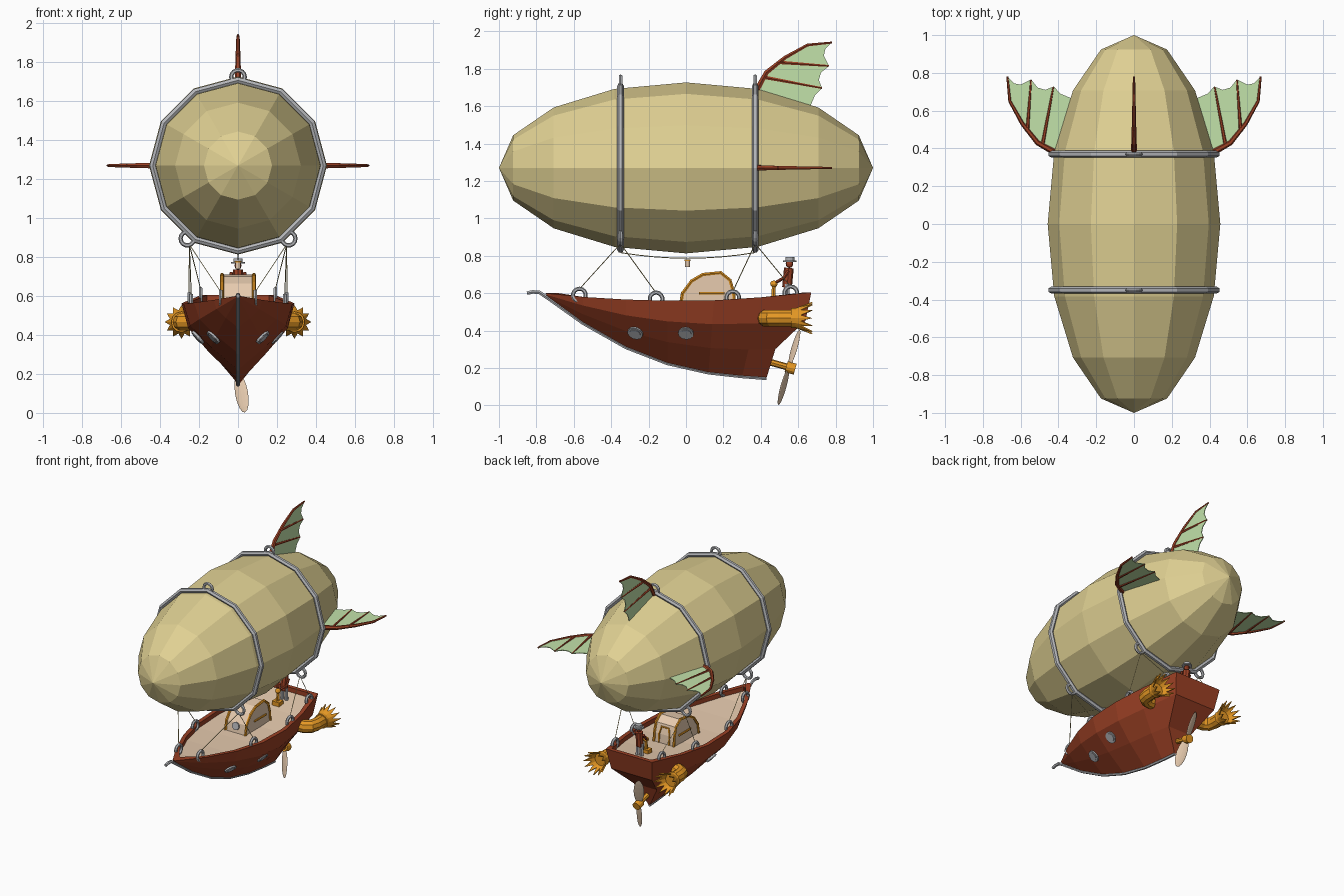
import bpy, bmesh, math
from mathutils import Vector, Matrix
from mathutils.bvhtree import BVHTree

if "Cube" in bpy.data.objects:
    bpy.data.objects.remove(bpy.data.objects["Cube"])

def mat(name, *c):
    m = bpy.data.materials.new(name)
    m.diffuse_color = (*c, 1)
    m.use_nodes = True
    m.node_tree.nodes["Principled BSDF"].inputs["Base Color"].default_value = m.diffuse_color
    return m

KHAKI = mat("khaki canvas", .74, .63, .29)
RED = mat("red wood", .33, .052, .018)
GREY = mat("grey metal", .46, .47, .49)
ORANGE = mat("orange brass", .80, .32, .018)
TAN = mat("pale wood", .84, .63, .45)
GREEN = mat("green membrane", .54, .76, .40)
CZ = 1.27  # balloon axis height

def mesh(name, verts, faces, m, thick=0):
    me = bpy.data.meshes.new(name)
    me.from_pydata([tuple(v) for v in verts], [], faces)
    bm = bmesh.new()
    bm.from_mesh(me)
    bmesh.ops.recalc_face_normals(bm, faces=bm.faces)
    bm.to_mesh(me)
    bm.free()
    me.materials.append(m)
    o = bpy.data.objects.new(name, me)
    bpy.context.collection.objects.link(o)
    if thick:
        s = o.modifiers.new("thickness", 'SOLIDIFY')
        s.thickness, s.offset = thick, 0
    return o

def tube(name, pts, r, m, closed=False, taper=1, res=1):
    cu = bpy.data.curves.new(name, 'CURVE')
    cu.dimensions = '3D'
    cu.bevel_depth, cu.bevel_resolution, cu.use_fill_caps = r, res, True
    sp = cu.splines.new('POLY')
    sp.points.add(len(pts) - 1)
    for i, p in enumerate(pts):
        sp.points[i].co = (*p, 1)
        sp.points[i].radius = 1 + (taper - 1) * i / (len(pts) - 1)
    sp.use_cyclic_u, sp.use_smooth = closed, False
    cu.materials.append(m)
    o = bpy.data.objects.new(name, cu)
    bpy.context.collection.objects.link(o)
    bpy.ops.object.select_all(action='DESELECT')
    o.select_set(True)
    bpy.context.view_layer.objects.active = o
    bpy.ops.object.convert(target='MESH')

def done(name, m, scale=None):
    o = bpy.context.object
    o.name = name
    o.data.materials.append(m)
    if scale:
        o.scale = scale
    return o

def ring(name, loc, axis, R=.035, r=.011):
    rot = (0, math.pi / 2, 0) if axis == 'x' else (math.pi / 2, 0, 0)
    bpy.ops.mesh.primitive_torus_add(location=loc, rotation=rot, major_radius=R, minor_radius=r,
                                     major_segments=14, minor_segments=6)
    done(name, GREY)

def ball(name, loc, scale, m, seg=10, rings=6, rot=(0, 0, 0)):
    bpy.ops.mesh.primitive_uv_sphere_add(segments=seg, ring_count=rings, location=loc, rotation=rot)
    return done(name, m, scale)

def disc(name, loc, normal, r, depth, m):
    bpy.ops.mesh.primitive_cylinder_add(vertices=12, radius=r, depth=depth, location=loc,
                                        rotation=Vector(normal).to_track_quat('Z', 'Y').to_euler())
    done(name, m)

# balloon and its metal bands
ball("balloon", (0, 0, CZ), (.457, .457, 1), KHAKI, 12, 8, (math.pi / 2, 0, 0))
for y in (-.35, .37):
    tube("balloon_band", [(.438 * math.sin(i * math.pi / 6), y, CZ + .438 * math.cos(i * math.pi / 6))
                          for i in range(12)], .018, GREY, True)
    for x, z in ((0, 1.725), (-.26, .895), (.26, .895)):
        ring("band_ring", (x, y, z), 'y')

# three bat-wing fins, drawn as (y, distance from balloon axis)
LEAD = [(.38, .42), (.43, .51), (.53, .59), (.65, .657), (.78, .67)]
TRAIL = [(.745, .635), (.737, .60), (.765, .545), (.722, .51), (.71, .47), (.728, .425),
         (.69, .39), (.665, .33), (.66, .29), (.40, .36)]
for a in (-90, 0, 90):
    s, c = math.sin(math.radians(a)), math.cos(math.radians(a))
    put = lambda p: (p[1] * s, p[0], CZ + p[1] * c)
    fin = [put(p) for p in LEAD + TRAIL]
    mesh("fin_membrane", fin, [list(range(len(fin)))], GREEN, .005)
    tube("fin_spar", [put(p) for p in LEAD], .017, RED, taper=.35)
    for p, q in (((.49, .565), (.763, .545)), ((.415, .485), (.726, .427))):
        tube("fin_rib", [put(p), put(q)], .011, RED, taper=.5)

# hull stations: sheer y, half width, sheer z, keel y, keel z
ST = [(-.75, .012, .60, -.74, .575), (-.55, .125, .58, -.55, .44), (-.32, .225, .566, -.32, .31),
      (-.1, .28, .56, -.1, .225), (.15, .29, .562, .12, .175), (.4, .255, .578, .30, .155),
      (.67, .19, .605, .43, .145)]

def section(i):
    y, w, z, ky, kz = ST[i]
    last = i == len(ST) - 1
    half = []
    for t, f, ty in ((0, 1, 0), (.33, .88, .13), (.66, .5, .8), (1, .02, 1)):
        half.append((w * f, y + (ky - y) * (ty if last else t), z + (kz - z) * t))
    iy = y + (.07 if i == 0 else -.03 if last else 0)
    wi = max(w - .03, .004)
    inner = [(wi, iy, z - .045), (wi, iy, z)]
    right = inner + half
    return right + [(-x, b, c) for x, b, c in reversed(right)]

verts, faces, N = [], [], 12
for i in range(len(ST)):
    verts += section(i)
for i in range(len(ST) - 1):
    for j in range(N - 1):
        a = i * N + j
        faces.append((a, a + 1, a + N + 1, a + N))
for e in (0, (len(ST) - 1) * N):  # bow and transom
    for j in range(5):
        faces.append((e + j, e + j + 1, e + N - 2 - j, e + N - 1 - j))
hull = mesh("hull", verts, faces, RED)
dv = [v for i in range(len(ST)) for v in (section(i)[0], section(i)[-1])]
mesh("deck", [(x, y, z + .012) for x, y, z in dv],
     [(2 * i, 2 * i + 1, 2 * i + 3, 2 * i + 2) for i in range(len(ST) - 1)], TAN)
tube("keel_strip", [(0, -.85, .60), (0, -.82, .607), (0, -.785, .605)] +
     [(0, s[3], s[4]) for s in ST], .011, GREY)

def sheer(y):
    for a, b in zip(ST, ST[1:]):
        if y <= b[0]:
            t = (y - a[0]) / (b[0] - a[0])
            return a[1] + (b[1] - a[1]) * t, a[2] + (b[2] - a[2]) * t

# parts mirrored on both sides of the hull
tree = BVHTree.FromPolygons([Vector(v) for v in verts], faces)
for s in (-1, 1):
    for y in (-.27, 0):
        p, n, _, _ = tree.ray_cast(Vector((s, y, .39)), Vector((-s, 0, 0)))
        if n.x * s < 0:
            n = -n
        disc("porthole", p, n, .042, .02, GREY)
        disc("porthole_glass", p + n * .009, n, .03, .008, GREY)
    # rigging
    for top, ys in ((-.35, (-.57, -.16)), (.37, (.25, .56))):
        for y in ys:
            w, z = sheer(y)
            x = s * (w - .025)
            ring("hull_ring", (x, y, z + .008), 'x', .034)
            tube("rigging_rope", [(s * .25, top, .865), (x, y, z + .04)], .0025, KHAKI, res=0)
    # exhaust pipe with a spiky flared mouth
    cx, cz = s * .29, .467
    tube("exhaust_pipe", [(s * .19, .425, cz), (s * .245, .43, cz), (s * .28, .455, cz),
                          (cx, .50, cz), (cx, .59, cz)], .046, ORANGE, res=3)
    disc("exhaust_collar", (cx, .575, cz), (0, 1, 0), .053, .025, ORANGE)
    v = []
    for k in range(24):
        a = k * math.pi / 12
        r, y = ((.083, .675), (.058, .615))[k % 2]
        v += [(cx + .045 * math.cos(a), .575, cz + .045 * math.sin(a)),
              (cx + r * math.cos(a), y, cz + r * math.sin(a))]
    mesh("exhaust_spikes", v, [(2 * k, 2 * k + 1, (2 * k + 3) % 48, (2 * k + 2) % 48)
                               for k in range(24)], ORANGE, .008)

# propeller
hub = Vector((0, .55, .203))
axis = Vector((0, .96, -.27)).normalized()
tube("propeller_shaft", [hub - axis * .15, hub + axis * .01], .018, ORANGE, res=2)
disc("propeller_hub", hub + axis * .01, axis, .03, .05, ORANGE)
for k in (1, -1):
    d = (Vector((.17, -.27, -.95)) * k).normalized()
    side = axis.cross(d).normalized()
    m = Matrix((side, d.cross(side), d)).transposed() @ Matrix.Rotation(math.radians(25), 3, 'Z')
    ball("propeller_blade", hub + d * .108, (.036, .006, .104), TAN, 12, 8, m.to_euler())

# cabin with brass edging, a round front window and a rear door frame
PROF = [(-.03, .53), (-.018, .60), (.03, .665), (.09, .70), (.185, .71), (.235, .67), (.255, .60), (.26, .53)]
n = len(PROF)
mesh("cabin", [(x, y, z) for x in (-.082, .082) for y, z in PROF],
     [list(range(n)), list(range(n, 2 * n))] + [(i, (i + 1) % n, (i + 1) % n + n, i + n) for i in range(n)], TAN)
for s in (-.082, .082):
    tube("cabin_edging", [(s, y, z) for y, z in PROF], .010, ORANGE)
    tube("cabin_handle", [(s * 1.06, .07, .60), (s * 1.06, .205, .60)], .007, ORANGE)
disc("cabin_window", (0, -.024, .578), (0, -.98, .17), .028, .014, GREY)
tube("cabin_door_frame", [(-.042, .26, .53), (-.042, .256, .60), (-.03, .243, .65), (.03, .243, .65),
                          (.042, .256, .60), (.042, .26, .53)], .007, ORANGE)

# steering post and helmsman
bpy.ops.mesh.primitive_cube_add(size=1, location=(0, .465, .56))
done("steering_base", ORANGE, (.06, .05, .04))
tube("steering_post", [(0, .465, .56), (0, .47, .64)], .012, ORANGE)
ball("steering_knob", (0, .47, .65), (.02, .02, .018), ORANGE)
for s in (-.017, .017):
    tube("helmsman_leg", [(s, .545, .55), (s, .54, .65)], .014, GREY)
    tube("helmsman_arm", [(s * 2, .548, .72), (s * 2.2, .52, .68), (s * .8, .485, .66)], .009, RED)
tube("helmsman_torso", [(0, .54, .63), (0, .55, .735)], .026, RED, res=2)
ball("helmsman_head", (0, .553, .757), (.019, .02, .022), RED)
disc("hat_brim", (0, .555, .772), (0, 0, 1), .036, .008, GREY)
disc("hat_crown", (0, .555, .783), (0, 0, 1), .024, .02, GREY)

# slack line under the balloon with a hanging lantern
tube("lantern_line", [(0, -.35 + .09 * i, .787 + .03 * ((i - 4) / 4) ** 2) for i in range(9)], .0025, KHAKI, res=0)
disc("lantern_cap", (0, .008, .776), (0, 0, 1), .017, .008, ORANGE)
disc("lantern", (0, .008, .756), (0, 0, 1), .013, .034, TAN)
